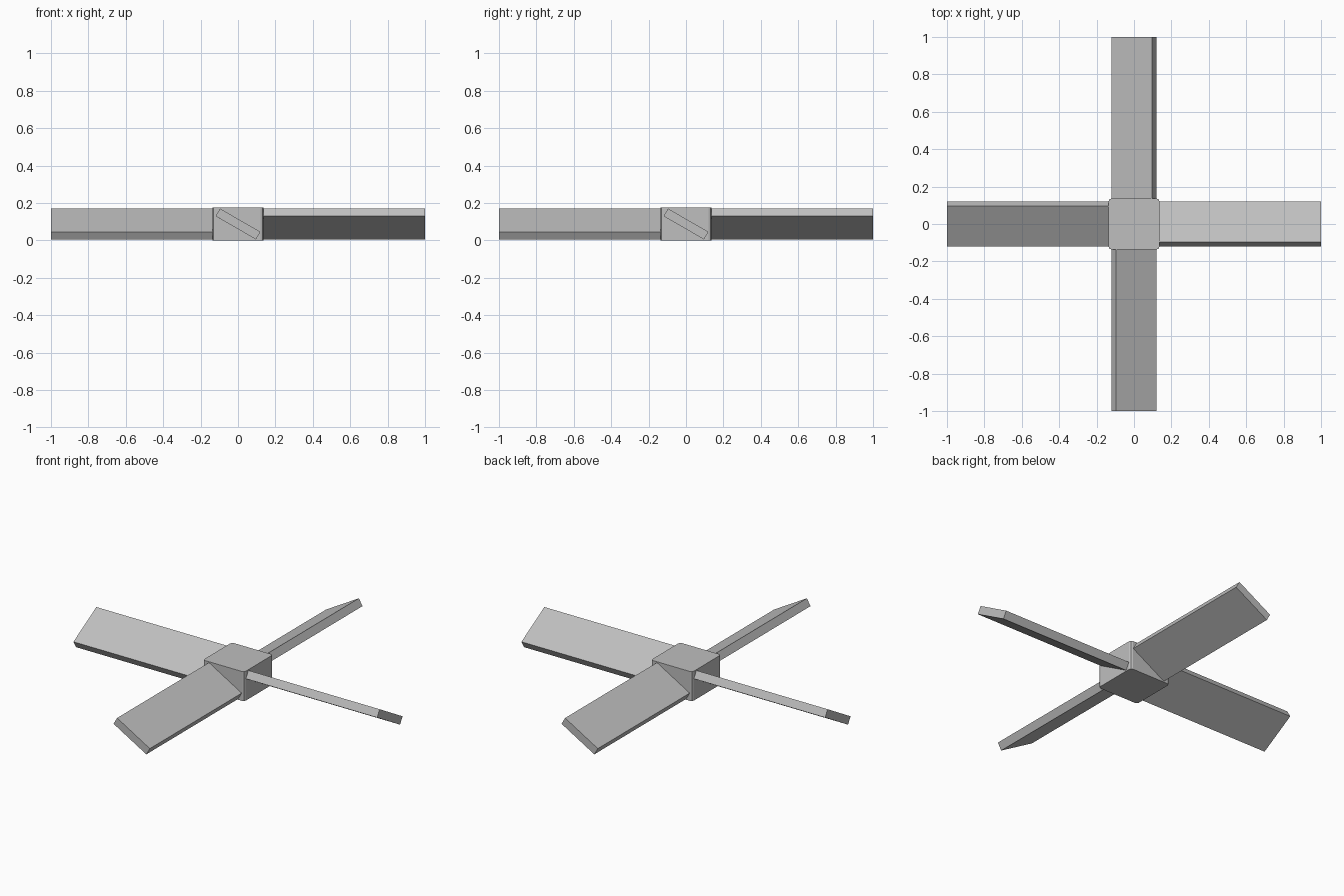
import bpy, bmesh
from math import radians
from mathutils import Matrix, Vector

cube = bpy.data.objects.get("Cube")
if cube:
    bpy.data.objects.remove(cube, do_unlink=True)

grey = bpy.data.materials.new("plain grey")
grey.use_nodes = True
colour = (0.52, 0.52, 0.52, 1)
grey.diffuse_color = colour
grey.node_tree.nodes["Principled BSDF"].inputs["Base Color"].default_value = colour

MID = 0.0875  # height of the rotation plane


def make_box(name, size, matrix, corner=0.0):
    """Box of the given size, optionally with bevelled upright edges."""
    bm = bmesh.new()
    bmesh.ops.create_cube(bm, size=1)
    bmesh.ops.scale(bm, vec=Vector(size), verts=bm.verts)
    if corner:
        upright = [e for e in bm.edges
                   if abs(e.verts[0].co.z - e.verts[1].co.z) > 0.01]
        bmesh.ops.bevel(bm, geom=upright, offset=corner, segments=2,
                        profile=0.5, affect='EDGES')
    bm.transform(matrix)
    mesh = bpy.data.meshes.new(name)
    bm.to_mesh(mesh)
    bm.free()
    mesh.materials.append(grey)
    obj = bpy.data.objects.new(name, mesh)
    bpy.context.collection.objects.link(obj)
    return obj


# Central hub
make_box("hub", (0.272, 0.272, 0.175), Matrix.Translation((0, 0, MID)), 0.015)

# Four pitched blades around the hub
INNER, OUTER = 0.1, 1.0
pitch = Matrix.Rotation(radians(30), 4, 'X')
for i, side in enumerate(("left", "back", "right", "front")):
    spin = Matrix.Rotation(radians(90 * i), 4, 'Z')
    offset = Matrix.Translation(((INNER + OUTER) / 2, 0, MID))
    make_box(side + "_blade", (OUTER - INNER, 0.249, 0.047),
             spin @ offset @ pitch.inverted())
